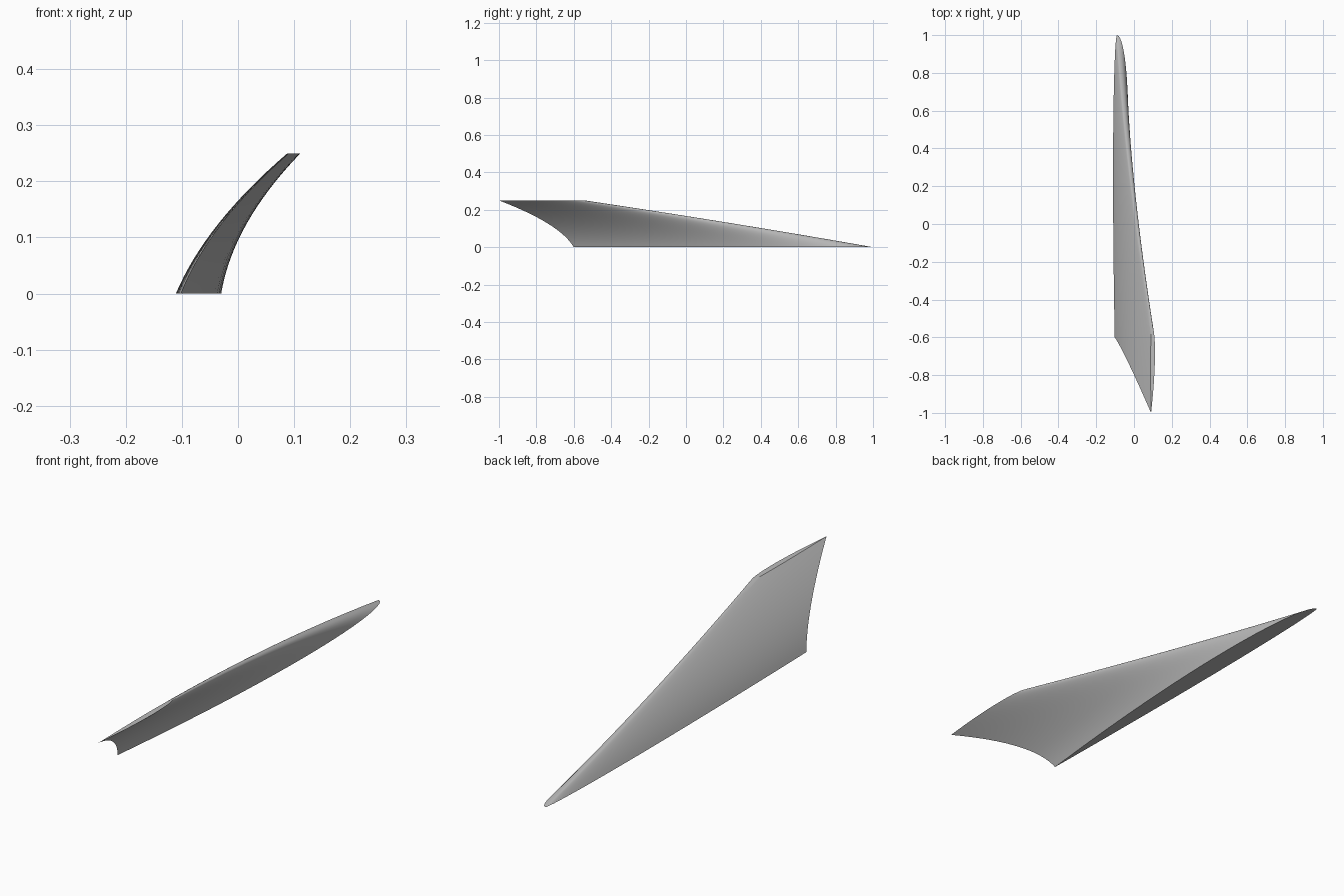
import bpy, bmesh, math

cube = bpy.data.objects.get("Cube")
if cube:
    bpy.data.objects.remove(cube, do_unlink=True)

HEIGHT, LAYERS, STEPS = 0.25, 16, 28

grey = bpy.data.materials.new("plain grey")
grey.use_nodes = True
colour = (0.5, 0.5, 0.5, 1)
grey.diffuse_color = colour
grey.node_tree.nodes["Principled BSDF"].inputs["Base Color"].default_value = colour


def section(z):
    """Foil outline at height z: blunt leading edge, sharp trailing edge."""
    lead = 1 - 5.66 * z - 2 * z * z
    trail = -0.6 - 0.58 * z - 4.08 * z * z
    inner = -0.11 + 0.42 * z + 1.49 * z * z
    chord = lead - trail
    width = 0.05 * chord

    def point(t, side):
        bulge = 2.6 * math.sqrt(t) * (1 - t)
        offset = 0.25 - 0.15 * t + side * bulge
        return (inner + width * offset, lead - chord * t, z)

    ts = [(1 - math.cos(math.pi * i / STEPS)) / 2 for i in range(STEPS + 1)]
    flat_side = [point(t, -0.2) for t in ts]
    full_side = [point(t, 0.8) for t in reversed(ts[1:-1])]
    return flat_side + full_side


# Curved fin: stacked foil sections with flat root and tip caps
bm = bmesh.new()
rings = [[bm.verts.new(p) for p in section(HEIGHT * k / LAYERS)]
         for k in range(LAYERS + 1)]
for low, high in zip(rings, rings[1:]):
    for i in range(len(low)):
        j = (i + 1) % len(low)
        bm.faces.new((low[i], low[j], high[j], high[i]))
bm.faces.new(rings[0])
bm.faces.new(rings[-1])
bmesh.ops.recalc_face_normals(bm, faces=bm.faces)

mesh = bpy.data.meshes.new("fin")
bm.to_mesh(mesh)
bm.free()
mesh.materials.append(grey)
fin = bpy.data.objects.new("fin", mesh)
bpy.context.collection.objects.link(fin)

bpy.context.view_layer.objects.active = fin
fin.select_set(True)
bpy.ops.object.shade_smooth_by_angle(angle=math.radians(35))
